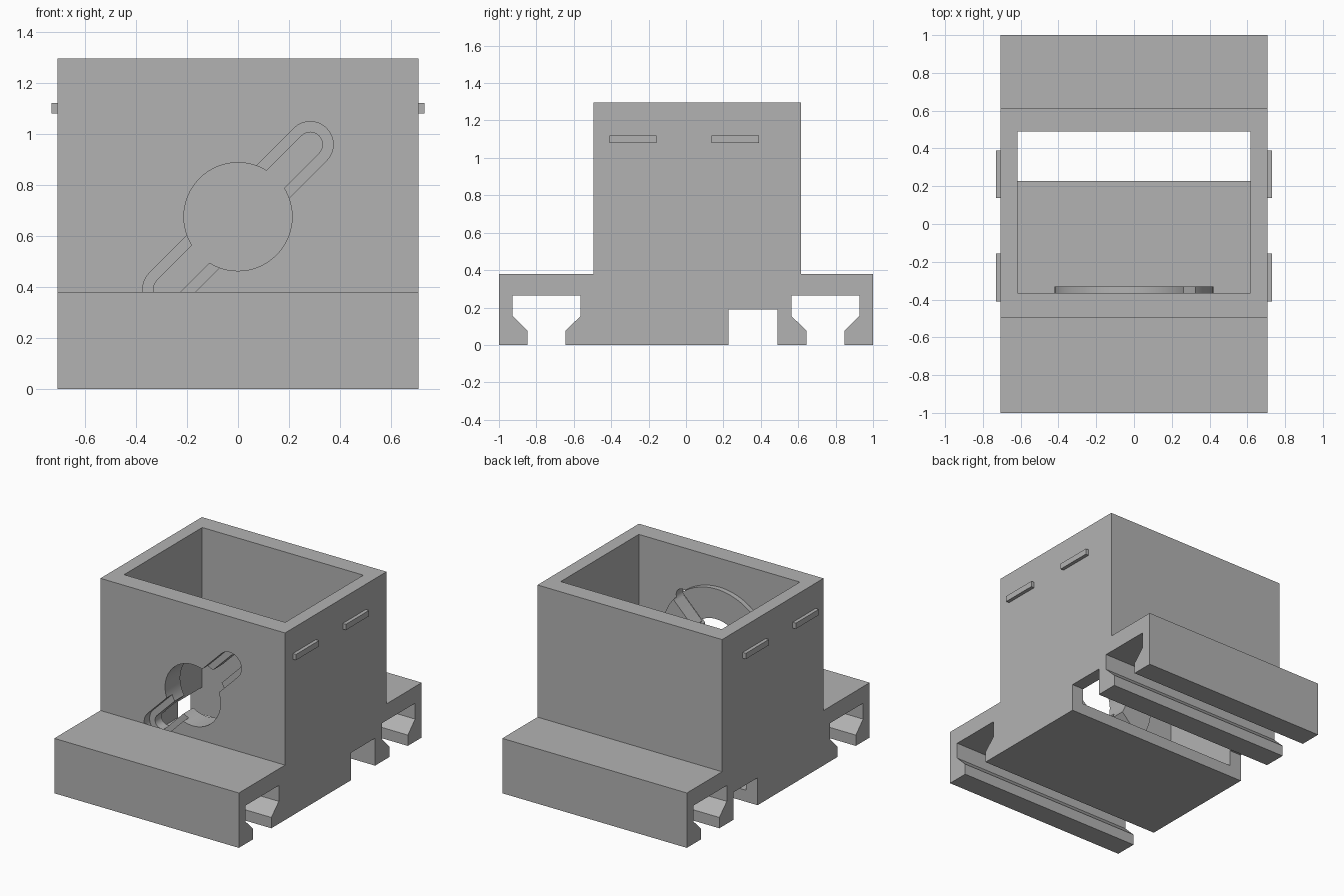
import bpy, bmesh, math
from mathutils import Vector

if "Cube" in bpy.data.objects:
    bpy.data.objects.remove(bpy.data.objects["Cube"])

grey = bpy.data.materials.new("grey_plastic")
grey.diffuse_color = (0.45, 0.45, 0.45, 1)
grey.use_nodes = True
grey.node_tree.nodes["Principled BSDF"].inputs["Base Color"].default_value = grey.diffuse_color
W = 0.707                      # half width of the body
HOLE_Z = 0.675                 # height of the round opening


def prism(name, pts, axis, a, b):
    """Extrude a 2D outline from a to b; axis 'x' uses (y, z), axis 'y' uses (x, z)."""
    def place(p, t):
        return (t, p[0], p[1]) if axis == 'x' else (p[0], t, p[1])
    bm = bmesh.new()
    face = bm.faces.new([bm.verts.new(place(p, a)) for p in pts])
    ext = bmesh.ops.extrude_face_region(bm, geom=[face])
    move = Vector((b - a, 0, 0)) if axis == 'x' else Vector((0, b - a, 0))
    bmesh.ops.translate(bm, vec=move,
                        verts=[v for v in ext['geom'] if isinstance(v, bmesh.types.BMVert)])
    bmesh.ops.recalc_face_normals(bm, faces=bm.faces)
    me = bpy.data.meshes.new(name)
    bm.to_mesh(me)
    bm.free()
    me.materials.append(grey)
    ob = bpy.data.objects.new(name, me)
    bpy.context.collection.objects.link(ob)
    return ob


def rect(u0, u1, v0, v1):
    return [(u0, v0), (u1, v0), (u1, v1), (u0, v1)]


def circle(r, n=64):
    return [(r * math.cos(2 * math.pi * i / n), HOLE_Z + r * math.sin(2 * math.pi * i / n))
            for i in range(n)]


def slot(r, half=0.40, n=16):
    """Round-ended diagonal slot outline centred on the opening."""
    pts = []
    for end in (0, 1):
        c = math.pi / 4 + end * math.pi
        for i in range(n + 1):
            t = c - math.pi / 2 + math.pi * i / n
            pts.append((half * math.cos(c) + r * math.cos(t),
                        HOLE_Z + half * math.sin(c) + r * math.sin(t)))
    return pts


def combine(target, other, op):
    mod = target.modifiers.new("cut", 'BOOLEAN')
    mod.operation, mod.solver, mod.object = op, 'EXACT', other
    bpy.context.view_layer.objects.active = target
    bpy.ops.object.modifier_apply(modifier=mod.name)
    bpy.data.objects.remove(other, do_unlink=True)


# Tower: open box with a round boss on the inside of its front wall
body = prism("housing", rect(-0.495, 0.615, 0, 1.295), 'x', -W, W)
combine(body, prism("cavity", rect(-0.365, 0.49, 0.08, 1.5), 'x', -0.617, 0.617), 'DIFFERENCE')
combine(body, prism("boss", circle(0.42, 96), 'y', -0.42, -0.33), 'UNION')

# Round opening, diagonal slot and its shallow wider recess
combine(body, prism("opening", circle(0.212), 'y', -0.7, -0.2), 'DIFFERENCE')
combine(body, prism("slot", slot(0.048), 'y', -0.7, -0.2), 'DIFFERENCE')
combine(body, prism("recess", slot(0.09), 'y', -0.7, -0.435), 'DIFFERENCE')

# Front and back rail blocks
for y0, y1 in ((-1, -0.495), (0.615, 1)):
    combine(body, prism("rail", rect(y0, y1, 0, 0.38), 'x', -W, W), 'UNION')

# Flared rail grooves under both blocks
groove = [(0.645, -0.1), (0.645, 0.075), (0.563, 0.155), (0.563, 0.265),
          (0.928, 0.265), (0.928, 0.155), (0.848, 0.075), (0.848, -0.1)]
for s in (-1, 1):
    combine(body, prism("groove", [(s * y, z) for y, z in groove], 'x', -1, 1), 'DIFFERENCE')

# Cross channel open to the cavity
combine(body, prism("channel", rect(0.227, 0.49, -0.1, 0.19), 'x', -1, 1), 'DIFFERENCE')

# Small side tabs
for s in (-1, 1):
    for y in (-0.283, 0.263):
        tab = prism("side_tab", rect(y - 0.126, y + 0.126, 1.08, 1.12), 'x', s * 0.69, s * 0.731)
        combine(body, tab, 'UNION')

# Smooth the curved walls, keep edges sharp
bpy.ops.object.select_all(action='DESELECT')
body.select_set(True)
bpy.context.view_layer.objects.active = body
bpy.ops.object.shade_smooth_by_angle(angle=math.radians(30))
